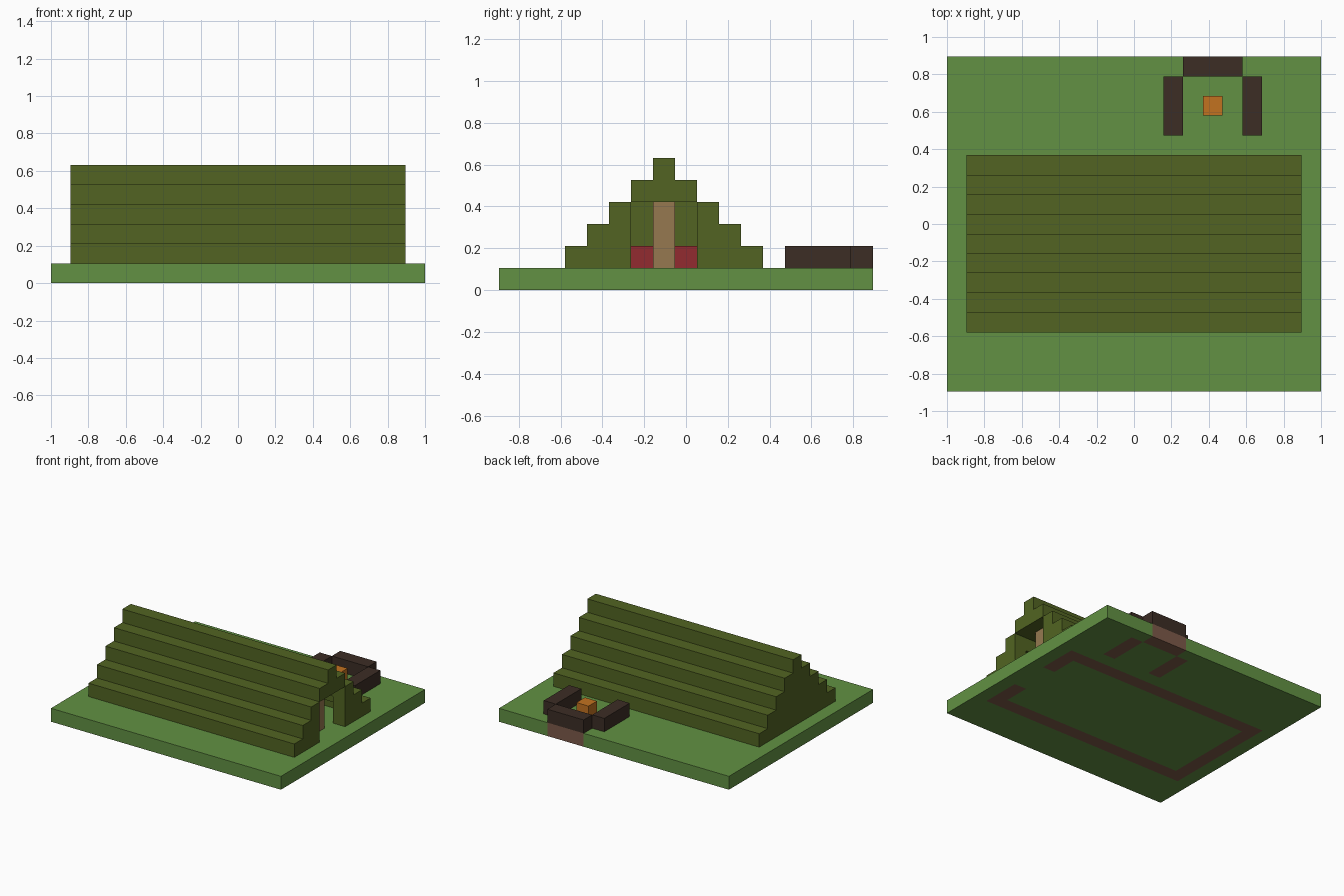
import bpy
import bmesh
from mathutils import Matrix, Vector

if "Cube" in bpy.data.objects:
    bpy.data.objects.remove(bpy.data.objects["Cube"], do_unlink=True)

# Everything sits on a block lattice
NX, NY = 19, 17
U = 2 / NX


def material(name, rgb):
    linear = [((c / 255 + 0.055) / 1.055) ** 2.4 for c in rgb] + [1]
    mat = bpy.data.materials.new(name)
    mat.use_nodes = True
    mat.diffuse_color = linear
    mat.node_tree.nodes["Principled BSDF"].inputs["Base Color"].default_value = linear
    return mat


GRASS = material("grass_green", (98, 145, 67))
DIRT = material("dirt_brown", (125, 90, 73))
CANVAS = material("canvas_olive", (82, 100, 34))
BARK = material("bark_brown", (60, 45, 37))
TIMBER = material("timber_tan", (150, 121, 80))
BLANKET = material("blanket_red", (146, 43, 48))
FLAME = material("flame_orange", (194, 114, 32))


def finish(name, bm, *mats):
    mesh = bpy.data.meshes.new(name)
    bm.to_mesh(mesh)
    bm.free()
    for mat in mats:
        mesh.materials.append(mat)
    obj = bpy.data.objects.new(name, mesh)
    bpy.context.collection.objects.link(obj)
    return obj


def blocks(name, mat, boxes):
    """One object from boxes given as (low corner, high corner) in lattice units."""
    bm = bmesh.new()
    shift = Vector((NX / 2, NY / 2, 0))
    for low, high in boxes:
        low, high = Vector(low), Vector(high)
        centre = ((low + high) / 2 - shift) * U
        size = (high - low) * U
        bmesh.ops.create_cube(bm, size=1, matrix=Matrix.Translation(centre) @ Matrix.Diagonal(size).to_4x4())
    return finish(name, bm, mat)


def both_sides(boxes):
    """Repeat boxes across the ridge line of the tent."""
    ridge = 15
    return boxes + [((a[0], ridge - b[1], a[2]), (b[0], ridge - a[1], b[2])) for a, b in boxes]


# Tent roof: stepped canvas shell with a ridge
X0, X1, Y0 = 1, 18, 3
steps = [((X0, Y0 + k, 1 + k), (X1, Y0 + k + 1, 2 + k)) for k in range(4)]
blocks("tent_roof", CANVAS, both_sides(steps))
blocks("tent_ridge", CANVAS, [((X0, 7, 5), (X1, 8, 6))])

# Closed end wall, and the open end with a doorway
blocks("closed_end_wall", CANVAS,
       [((X0, Y0 + 1 + k, 1 + k), (X0 + 1, 11 - k, 2 + k)) for k in range(4)])
jambs = [((X1 - 1, Y0 + 1 + k, 1 + k), (X1, 6, 2 + k)) for k in range(2)]
blocks("doorway_wall", CANVAS, both_sides(jambs) + [((X1 - 1, 7, 4), (X1, 8, 5))])

# Tent interior
blocks("tent_pole", TIMBER, [((16, 7, 1), (17, 8, 4))])
blocks("beds", BLANKET, both_sides([((2, 6, 1), (4, 7, 2))]))

# Campfire with log seats
blocks("back_log", BARK, [((12, 16, 1), (15, 17, 2))])
for side, x in (("right", 11), ("left", 15)):
    blocks(side + "_log", BARK, [((x, 13, 1), (x + 1, 16, 2))])
blocks("campfire", FLAME, [((13, 14, 1), (14, 15, 2))])


def is_dirt(x, y):
    """Bare soil lies under the tent walls and the logs."""
    in_tent = X0 <= x < X1 and 3 <= y < 12
    hollow = X0 < x < X1 - 1 and 3 < y < 11
    doorway = x == X1 - 1 and 6 <= y < 9
    side_logs = x in (11, 15) and 13 <= y < 16
    back_log = 12 <= x < 15 and y == 16
    return (in_tent and not hollow and not doorway) or side_logs or back_log


# Ground slab, split into lattice cells so that soil patches are faces
bm = bmesh.new()
bmesh.ops.create_grid(bm, x_segments=NX, y_segments=NY, size=0.5,
                      matrix=Matrix.Diagonal((NX * U, NY * U, 1, 1)))
new = bmesh.ops.extrude_face_region(bm, geom=bm.faces[:], use_keep_orig=True)["geom"]
bmesh.ops.translate(bm, vec=(0, 0, U), verts=[v for v in new if isinstance(v, bmesh.types.BMVert)])
bmesh.ops.recalc_face_normals(bm, faces=bm.faces[:])
for face in bm.faces:
    inside = face.calc_center_median() - face.normal * U / 2
    face.material_index = int(is_dirt(int(inside.x / U + NX / 2), int(inside.y / U + NY / 2)))
finish("ground", bm, GRASS, DIRT)
